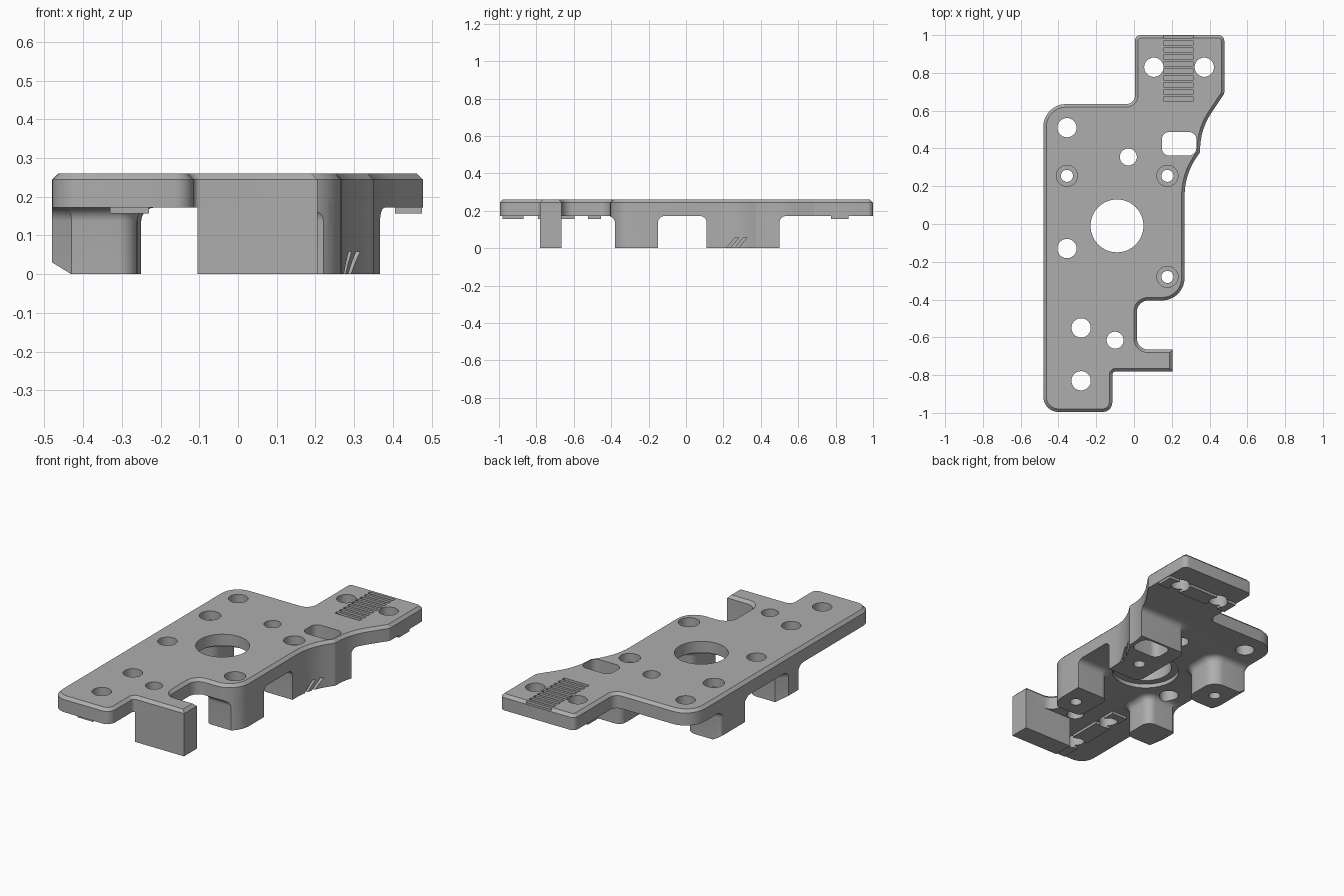
import bpy, bmesh, math
from mathutils import Vector

cube = bpy.data.objects.get("Cube")
if cube:
    bpy.data.objects.remove(cube)

grey = bpy.data.materials.new("machined grey")
grey.use_nodes = True
colour = (0.42, 0.42, 0.42, 1)
grey.diffuse_color = colour
grey.node_tree.nodes["Principled BSDF"].inputs["Base Color"].default_value = colour


def rounded(corners, steps=8):
    """Turn (x, y, radius) corners into a polygon with arcs."""
    pts = []
    for i, (x, y, r) in enumerate(corners):
        p = Vector((x, y))
        a = (Vector(corners[i - 1][:2]) - p).normalized()
        b = (Vector(corners[(i + 1) % len(corners)][:2]) - p).normalized()
        if r == 0:
            pts.append(p)
            continue
        half = a.angle(b) / 2
        centre = p + (a + b).normalized() * (r / math.sin(half))
        start = p + a * (r / math.tan(half)) - centre
        end = p + b * (r / math.tan(half)) - centre
        sweep = start.angle_signed(end)
        for k in range(steps + 1):
            t = -sweep * k / steps
            c, s = math.cos(t), math.sin(t)
            pts.append(centre + Vector((start.x * c - start.y * s, start.x * s + start.y * c)))
    return pts


def inset(pts, d):
    """Move a counter-clockwise polygon inward by d."""
    out = []
    for i, p in enumerate(pts):
        a = (p - pts[i - 1]).normalized()
        b = (pts[(i + 1) % len(pts)] - p).normalized()
        na, nb = Vector((-a.y, a.x)), Vector((-b.y, b.x))
        out.append(p + (na + nb) * (d / (1 + na.dot(nb))))
    return out


def prism(name, pts, levels):
    """Stack inset copies of a polygon at (z, inset) levels."""
    bm = bmesh.new()
    rings = [[bm.verts.new((p.x, p.y, z)) for p in inset(pts, d)] for z, d in levels]
    n = len(pts)
    bm.faces.new(rings[0][::-1])
    bm.faces.new(rings[-1])
    for low, high in zip(rings, rings[1:]):
        for i in range(n):
            j = (i + 1) % n
            bm.faces.new((low[i], low[j], high[j], high[i]))
    bmesh.ops.recalc_face_normals(bm, faces=bm.faces)
    mesh = bpy.data.meshes.new(name)
    bm.to_mesh(mesh)
    bm.free()
    mesh.materials.append(grey)
    ob = bpy.data.objects.new(name, mesh)
    bpy.context.collection.objects.link(ob)
    return ob


def rect(x0, x1, y0, y1, r=0):
    return rounded([(x0, y0, r), (x1, y0, r), (x1, y1, r), (x0, y1, r)])


def box(name, x0, x1, y0, y1, z0, z1, r=0):
    return prism(name, rect(x0, x1, y0, y1, r), [(z0, 0), (z1, 0)])


def rod(name, x, y, r, z0=-0.1, z1=0.4, n=40):
    ring = [Vector((x + r * math.cos(math.tau * i / n), y + r * math.sin(math.tau * i / n)))
            for i in range(n)]
    return prism(name, ring, [(z0, 0), (z1, 0)])


def combine(target, tool, operation):
    """Apply a boolean and discard the tool."""
    mod = target.modifiers.new("combine", "BOOLEAN")
    mod.operation, mod.object, mod.solver = operation, tool, "EXACT"
    bpy.context.view_layer.objects.active = target
    bpy.ops.object.modifier_apply(modifier=mod.name)
    bpy.data.objects.remove(tool)


# Plate with a chamfered top edge
TOP, UNDER = 0.26, 0.172
outline = rounded([
    (-0.48, -0.995, 0.08), (-0.115, -0.995, 0.05), (-0.115, -0.78, 0.02),
    (0.205, -0.78, 0), (0.205, -0.665, 0), (0.015, -0.665, 0.06),
    (0.015, -0.405, 0.06), (0.268, -0.405, 0.12), (0.268, 0.26, 0.35),
    (0.35, 0.38, 0.02), (0.35, 0.5, 0.35), (0.478, 0.69, 0.03),
    (0.478, 1, 0.03), (0.005, 1, 0.03), (0.005, 0.635, 0.045), (-0.48, 0.635, 0.12)])
body = prism("mounting_plate", outline, [(UNDER, 0), (TOP - 0.016, 0), (TOP, 0.016)])

# Legs, flared into the plate and trimmed to its outline
R = 0.035
flare = [(UNDER - R + R * math.sin(a), -R * (1 - math.cos(a)))
         for a in (math.radians(15 * k) for k in range(7))]
legs = {
    "right_front_leg": rect(0.06, 0.4, -0.38, -0.15, 0.04),
    "right_back_leg": rect(0.06, 0.6, 0.11, 0.5, 0.04),
    "left_back_leg": rounded([(-0.48, 0.14, 0.02), (-0.25, 0.14, 0.07),
                              (-0.25, 0.37, 0.07), (-0.48, 0.37, 0.02)]),
    "left_front_leg": rounded([(-0.48, -0.33, 0), (-0.43, -0.38, 0), (-0.26, -0.38, 0.05),
                               (-0.26, -0.19, 0.05), (-0.43, -0.19, 0), (-0.48, -0.24, 0)]),
}
for name, shape in legs.items():
    leg = prism(name, shape, [(0, 0)] + flare + [(0.2, -R)])
    combine(leg, prism("trim", outline, [(-0.1, 0), (0.4, 0)]), "INTERSECT")
    if name.startswith("left"):
        # Sloped outer foot edge
        wedge = box("wedge", -0.6, -0.48, -0.5, 0.5, -0.1, 0.03)
        for v in wedge.data.vertices:
            if v.co.x > -0.5:
                v.co.x = -0.48 if v.co.z > 0 else -0.265
        combine(leg, wedge, "DIFFERENCE")
    combine(body, leg, "UNION")

# Side arm with an arched notch in its foot
arm = box("side_arm", -0.105, 0.205, -0.78, -0.665, 0, 0.22)
notch = prism("notch", rect(0.01, 0.127, -0.06, 0.03, 0.029), [(0.6, 0), (0.9, 0)])
for v in notch.data.vertices:
    v.co = (v.co.x, -v.co.z, v.co.y)
notch.data.flip_normals()
combine(arm, notch, "DIFFERENCE")
combine(body, arm, "UNION")

# Contact pads under both ends, broken around the holes
for y0, y1 in ((-0.98, -0.87), (-0.79, -0.595), (-0.525, -0.455)):
    combine(body, box("front_pad", -0.33, -0.23, y0, y1, 0.157, 0.2), "UNION")
for x0, x1 in ((0.012, 0.065), (0.145, 0.33), (0.405, 0.475)):
    combine(body, box("back_pad", x0, x1, 0.775, 0.87, 0.157, 0.2), "UNION")

# Central bore with a recess beneath
combine(body, rod("recess", -0.09, -0.01, 0.18, -0.1, 0.195, 64), "DIFFERENCE")
combine(body, rod("bore", -0.09, -0.01, 0.14, n=64), "DIFFERENCE")

# Plain holes
for x, y, r in ((-0.355, 0.51, 0.051), (-0.355, -0.13, 0.051), (-0.28, -0.55, 0.051),
                (-0.28, -0.83, 0.051), (0.105, 0.83, 0.051), (0.372, 0.83, 0.051),
                (-0.03, 0.355, 0.045), (-0.1, -0.615, 0.045)):
    combine(body, rod("hole", x, y, r), "DIFFERENCE")

# Counterbored screw holes
for x, y in ((-0.355, 0.255), (0.177, 0.255), (0.177, -0.28)):
    combine(body, rod("counterbore", x, y, 0.056, 0.21), "DIFFERENCE")
    combine(body, rod("screw_hole", x, y, 0.032), "DIFFERENCE")

# Rounded slot through the back leg
combine(body, box("slot", 0.147, 0.33, 0.362, 0.487, -0.1, 0.4, 0.04), "DIFFERENCE")

# Row of grip grooves on the tail
for i in range(10):
    y = 0.65 + i * 0.0372
    combine(body, box("groove", 0.157, 0.315, y, y + 0.022, TOP - 0.015, 0.3), "DIFFERENCE")

# Two slanted slashes on the back leg
for y in (0.205, 0.25):
    slash = box("slash", 0.262, 0.4, y, y + 0.02, -0.01, 0.058)
    for v in slash.data.vertices:
        v.co.y += max(v.co.z, 0)
        v.co.x += (y - 0.205) * 0.4 if v.co.x < 0.3 else 0
    combine(body, slash, "DIFFERENCE")

# Smooth the arcs, keep the edges crisp
bpy.ops.object.select_all(action="DESELECT")
body.select_set(True)
bpy.context.view_layer.objects.active = body
bpy.ops.object.shade_smooth_by_angle(angle=math.radians(25))
